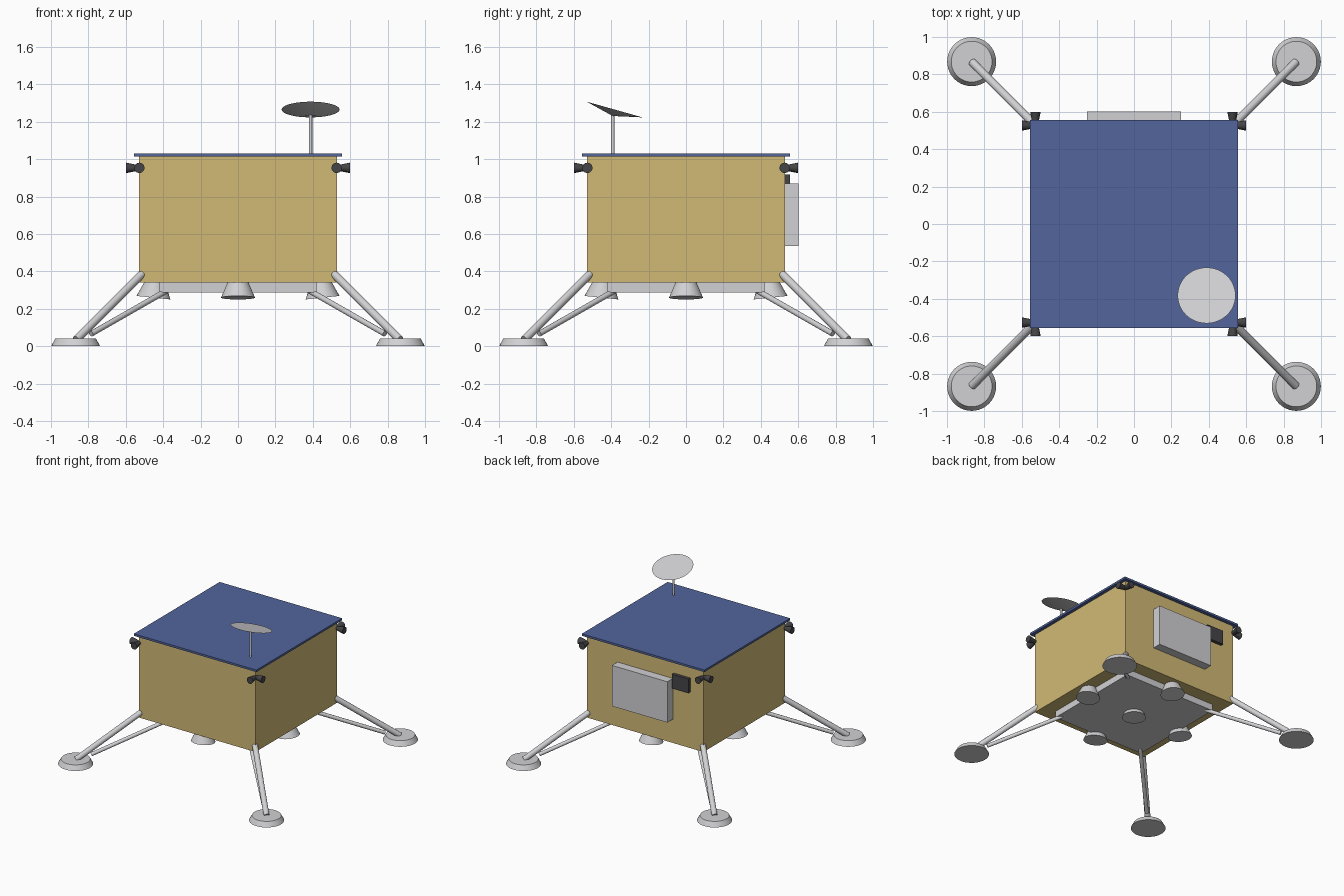
import bpy, math
from mathutils import Vector

if "Cube" in bpy.data.objects:
    bpy.data.objects.remove(bpy.data.objects["Cube"], do_unlink=True)


def material(name, color):
    m = bpy.data.materials.new(name)
    m.use_nodes = True
    m.diffuse_color = (*color, 1)
    m.node_tree.nodes["Principled BSDF"].inputs["Base Color"].default_value = (*color, 1)
    return m


GOLD = material("gold_foil", (0.64, 0.49, 0.18))
BLUE = material("solar_blue", (0.085, 0.13, 0.33))
GREY = material("light_grey", (0.64, 0.64, 0.66))
DARK = material("dark_grey", (0.06, 0.06, 0.065))


def box(name, low, high, mat):
    low, high = Vector(low), Vector(high)
    bpy.ops.mesh.primitive_cube_add(size=1, location=(low + high) / 2)
    ob = bpy.context.object
    ob.name = name
    ob.scale = high - low
    bpy.ops.object.transform_apply(location=False, rotation=False, scale=True)
    ob.data.materials.append(mat)
    return ob


def cone(name, start, end, r_start, r_end, mat, sides=24):
    """Capped cone or rod running from start to end."""
    start, end = Vector(start), Vector(end)
    axis = end - start
    bpy.ops.mesh.primitive_cone_add(
        vertices=sides, radius1=r_start, radius2=r_end, depth=axis.length,
        location=(start + end) / 2,
        rotation=axis.to_track_quat('Z', 'Y').to_euler())
    ob = bpy.context.object
    ob.name = name
    ob.data.materials.append(mat)
    bpy.ops.object.shade_smooth_by_angle(angle=math.radians(35))
    return ob


# Body, roof panel and engine plate
box("body", (-0.53, -0.53, 0.34), (0.53, 0.53, 1.015), GOLD)
box("solar_roof", (-0.557, -0.557, 1.014), (0.557, 0.557, 1.031), BLUE)
box("engine_plate", (-0.42, -0.42, 0.287), (0.42, 0.42, 0.345), GREY)

# Equipment on the back wall
box("back_radiator", (-0.252, 0.525, 0.535), (0.252, 0.602, 0.87), GREY)
box("back_sensor", (-0.41, 0.525, 0.8), (-0.26, 0.556, 0.917), DARK)

# Legs, foot pads and corner thrusters
for sx in (-1, 1):
    for sy in (-1, 1):
        tag = ("front" if sy < 0 else "back") + ("_left" if sx > 0 else "_right")

        def corner(d, z):
            return (sx * d, sy * d, z)

        cone(tag + "_leg", corner(0.515, 0.385), corner(0.865, 0.035), 0.022, 0.022, GREY, 16)
        cone(tag + "_brace", corner(0.375, 0.3), corner(0.785, 0.066), 0.015, 0.015, GREY, 16)
        cone(tag + "_foot_pad", corner(0.868, 0), corner(0.868, 0.04), 0.131, 0.109, GREY, 40)
        hub = Vector(corner(0.527, 0.953))
        for axis, step in (("side", (sx, 0, 0)), ("end", (0, sy, 0))):
            out = Vector(step)
            cone(f"{tag}_{axis}_thruster", hub - out * 0.01, hub + out * 0.072,
                 0.012, 0.028, DARK, 12)

# Engine bells: one in the middle, four splayed slightly outwards
cone("centre_engine", (0, 0, 0.34), (0, 0, 0.257), 0.055, 0.09, GREY, 32)
for i, side in enumerate(("left", "back", "right", "front")):
    a = i * math.pi / 2
    out = Vector((math.cos(a), math.sin(a), 0))
    up = Vector((0, 0, 1))
    cone(side + "_engine", out * 0.443 + up * 0.345, out * 0.452 + up * 0.259,
         0.054, 0.091, GREY, 32)

# Dish antenna: shallow cone tilted towards the back
cone("antenna_mast", (0.388, -0.392, 1.025), (0.388, -0.392, 1.235), 0.009, 0.009, GREY, 16)
rim = Vector((0.388, -0.382, 1.265))
tilt = math.radians(15.7)
normal = Vector((0, math.sin(tilt), math.cos(tilt)))
cone("antenna_dish", rim - normal * 0.036, rim, 0, 0.155, GREY, 48)
